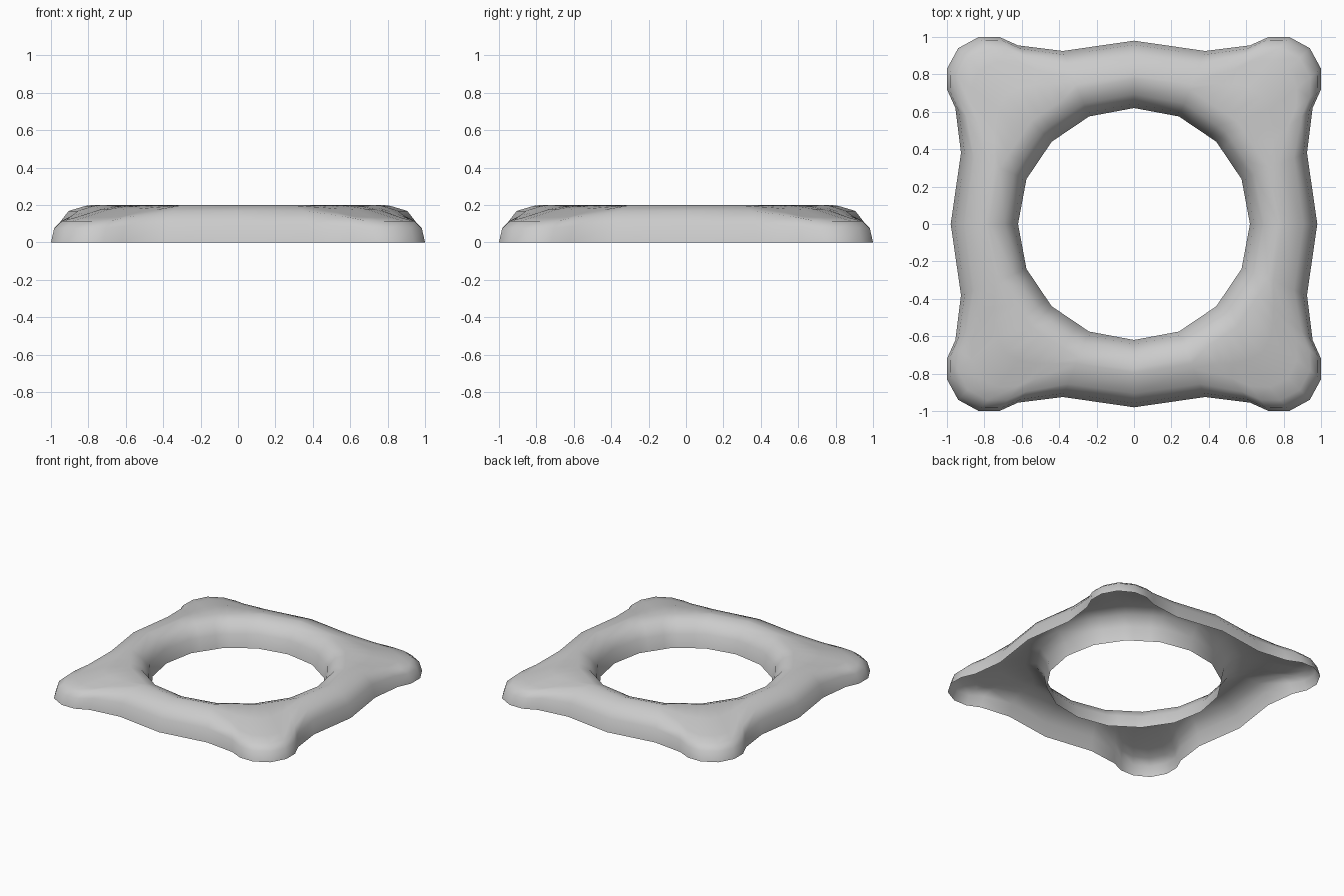
import bpy
from mathutils import Vector, Matrix

cube = bpy.data.objects.get("Cube")
if cube:
    bpy.data.objects.remove(cube, do_unlink=True)

# Grey material
grey = bpy.data.materials.new("plain grey")
grey.use_nodes = True
grey.diffuse_color = (0.6, 0.6, 0.6, 1)
bsdf = grey.node_tree.nodes["Principled BSDF"]
bsdf.inputs["Base Color"].default_value = grey.diffuse_color
bsdf.inputs["Roughness"].default_value = 0.7

# One eighth of the plan: outer edge points, each with its spot on the hole edge
outer = [Vector(p) for p in
         ((0.98, 0), (0.925, 0.38), (0.955, 0.62), (1, 0.72), (1, 0.83), (0.94, 0.94))]
hole = [Vector(p) for p in ((0.62, 0), (0.575, 0.24), (0.44, 0.44))]
inner = [hole[0]] + [hole[1].lerp(hole[2], t) for t in (0, 0.3, 0.55, 0.8, 1)]
eighth = list(zip(outer, inner))

# Mirror over the diagonal, then turn the quarter four times
swap = [(p.yx, q.yx) for p, q in reversed(eighth)]
quarter = eighth + swap[1:-1]
columns = []
for turn in range(4):
    rot = Matrix.Rotation(turn * 1.5707963, 2)
    columns += [(rot @ p, rot @ q) for p, q in quarter]

# Section rules: inset from outer edge, height on the sides, height at corners
OUTER_RULES = ((0, 0, 0), (0.022, 0.1, 0.075), (0.075, 0.168, 0.113), (0.165, 0.195, 0.132))
# Scale of hole edge, height
INNER_RULES = ((1.25, 0.2), (1.12, 0.172), (1.035, 0.1), (1, 0))


def section(p, q):
    """Arched section from the outer foot over the crest to the hole foot."""
    corner = min(1, max(0, (p.length - 1) / 0.25))
    inward = (q - p).normalized()
    pts = [(p + inward * d).to_3d() + Vector((0, 0, side + (low - side) * corner))
           for d, side, low in OUTER_RULES]
    rest = [(q * s).to_3d() + Vector((0, 0, z)) for s, z in INNER_RULES]
    middle = pts[-1].lerp(rest[0], 0.5) + Vector((0, 0, 0.012 * corner))
    return pts + [middle] + rest


rows = [section(p, q) for p, q in columns]
n, m = len(rows), len(rows[0])
verts = [v for row in rows for v in row]
faces = [(i * m + r, (i + 1) % n * m + r, (i + 1) % n * m + r + 1, i * m + r + 1)
         for i in range(n) for r in range(m - 1)]

# Hollow, open-bottomed frame
mesh = bpy.data.meshes.new("ring_frame")
mesh.from_pydata(verts, [], faces)
mesh.materials.append(grey)
mesh.shade_smooth()
frame = bpy.data.objects.new("ring_frame", mesh)
bpy.context.collection.objects.link(frame)
